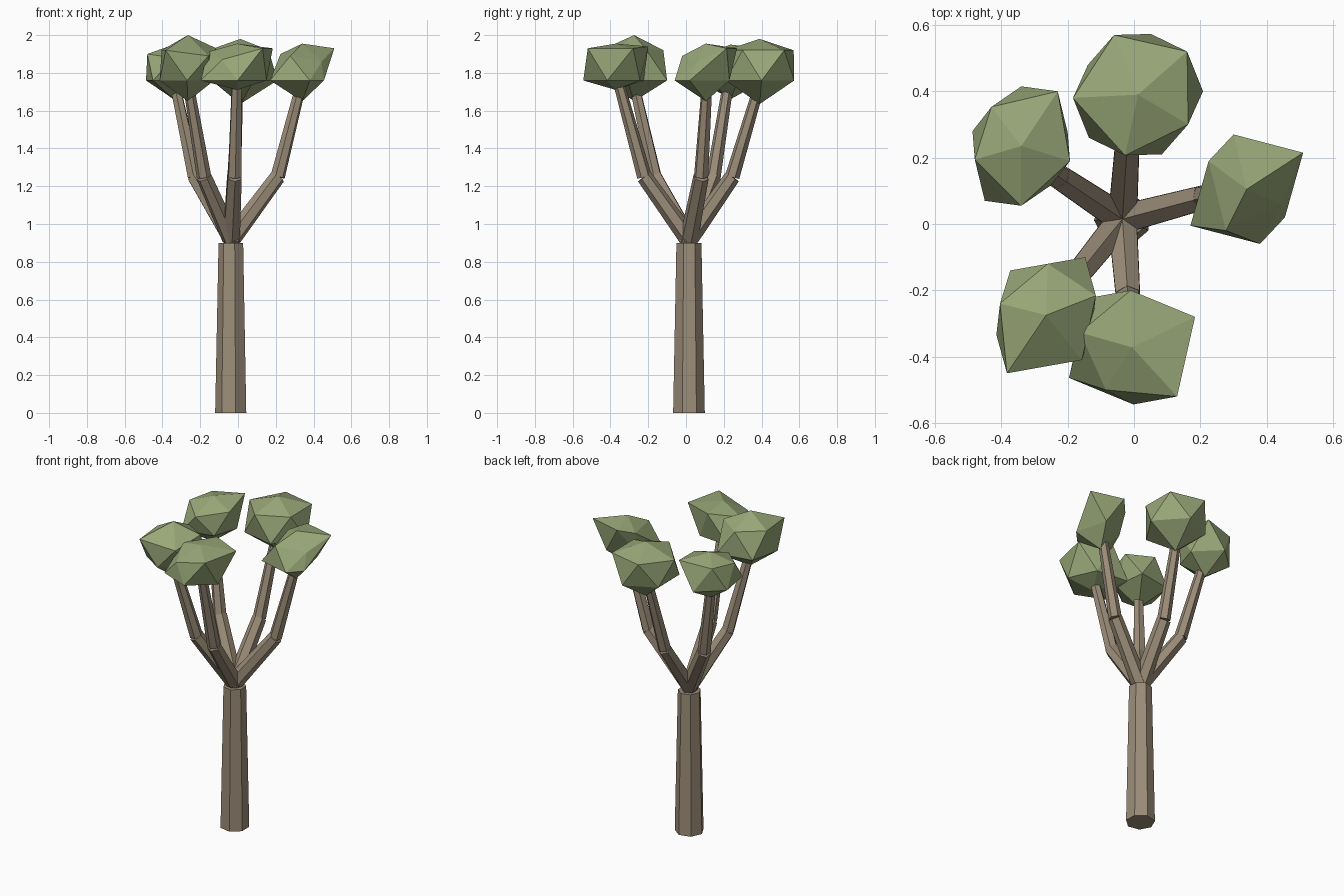
import bpy, bmesh, math
from mathutils import Vector, Matrix

cube = bpy.data.objects.get("Cube")
if cube:
    bpy.data.objects.remove(cube, do_unlink=True)


def make_material(name, rgb):
    mat = bpy.data.materials.new(name)
    mat.use_nodes = True
    mat.diffuse_color = (*rgb, 1)
    bsdf = next(n for n in mat.node_tree.nodes if n.type == 'BSDF_PRINCIPLED')
    bsdf.inputs["Base Color"].default_value = (*rgb, 1)
    bsdf.inputs["Roughness"].default_value = 0.9
    return mat


bark = make_material("bark brown", (0.33, 0.265, 0.19))
leaf = make_material("leaf green", (0.32, 0.39, 0.19))


def finish(bm, name, mat):
    bmesh.ops.recalc_face_normals(bm, faces=bm.faces[:])
    mesh = bpy.data.meshes.new(name)
    bm.to_mesh(mesh)
    bm.free()
    mesh.materials.append(mat)
    obj = bpy.data.objects.new(name, mesh)
    bpy.context.collection.objects.link(obj)
    return obj


def add_limb(bm, start, end, r_start, r_end, sides, turn=0.0):
    """Tapered, capped prism running from start to end."""
    start, end = Vector(start), Vector(end)
    axis = end - start
    place = (Matrix.Translation((start + end) / 2)
             @ axis.to_track_quat('Z', 'Y').to_matrix().to_4x4()
             @ Matrix.Rotation(turn, 4, 'Z'))
    bmesh.ops.create_cone(bm, cap_ends=True, segments=sides, radius1=r_start,
                          radius2=r_end, depth=axis.length, matrix=place)


def add_clump(name, crown, tip_z, ring):
    """Uneven 20-sided clump; the lower ring mirrors the upper through the centre."""
    cx, cy, top_z = crown
    bm = bmesh.new()
    top = bm.verts.new(crown)
    tip = bm.verts.new((cx, cy, tip_z))
    upper = [bm.verts.new(p) for p in ring]
    mirrored = [(2 * cx - x, 2 * cy - y, 1.76) for x, y, z in ring]
    lower = [bm.verts.new(mirrored[(j + 3) % 5]) for j in range(5)]
    for j in range(5):
        k = (j + 1) % 5
        bm.faces.new((top, upper[j], upper[k]))
        bm.faces.new((upper[j], lower[j], upper[k]))
        bm.faces.new((upper[k], lower[j], lower[k]))
        bm.faces.new((tip, lower[k], lower[j]))
    finish(bm, name, leaf)


# Trunk
bm = bmesh.new()
add_limb(bm, (-0.035, 0.015, 0), (-0.035, 0.015, 0.9), 0.086, 0.068, 7, math.radians(15))
finish(bm, "trunk", bark)

# Branches: each has a spreading lower length and a steeper upper length
fork = (-0.035, 0.015, 0.92)
branches = {
    "left": ((0.21, 0.08, 1.25), (0.33, 0.11, 1.72)),
    "back": ((-0.02, 0.245, 1.25), (0.0, 0.385, 1.72)),
    "back_right": ((-0.23, 0.145, 1.25), (-0.33, 0.22, 1.72)),
    "front_right": ((-0.18, -0.165, 1.25), (-0.26, -0.27, 1.72)),
    "front": ((-0.018, -0.22, 1.25), (-0.006, -0.36, 1.76)),
}
for side, (elbow, end) in branches.items():
    bm = bmesh.new()
    add_limb(bm, fork, elbow, 0.05, 0.042, 6)
    add_limb(bm, elbow, end, 0.039, 0.029, 6)
    finish(bm, side + "_branch", bark)

# Leaf clumps: crown point, lowest height, upper ring counter-clockwise
add_clump("left_leaf_clump", (0.34, 0.105, 1.955), 1.65,
          [(0.51, 0.215, 1.93), (0.3, 0.27, 1.93), (0.225, 0.19, 1.9),
           (0.277, -0.02, 1.89), (0.443, 0.06, 1.86)])
add_clump("back_leaf_clump", (0.012, 0.39, 1.98), 1.635,
          [(0.16, 0.52, 1.92), (-0.06, 0.57, 1.92), (-0.184, 0.38, 1.91),
           (-0.027, 0.207, 1.92), (0.163, 0.3, 1.92)])
add_clump("back_right_leaf_clump", (-0.34, 0.235, 1.95), 1.66,
          [(-0.193, 0.19, 1.9), (-0.23, 0.4, 1.93), (-0.43, 0.353, 1.91),
           (-0.48, 0.194, 1.9), (-0.34, 0.055, 1.88)])
add_clump("front_right_leaf_clump", (-0.265, -0.275, 2.0), 1.65,
          [(-0.115, -0.216, 1.93), (-0.26, -0.12, 1.92), (-0.404, -0.24, 1.92),
           (-0.383, -0.45, 1.92), (-0.157, -0.41, 1.89)])
add_clump("front_leaf_clump", (-0.006, -0.372, 1.955), 1.71,
          [(0.184, -0.28, 1.93), (-0.01, -0.2, 1.94), (-0.163, -0.327, 1.91),
           (-0.085, -0.5, 1.87), (0.13, -0.52, 1.93)])
